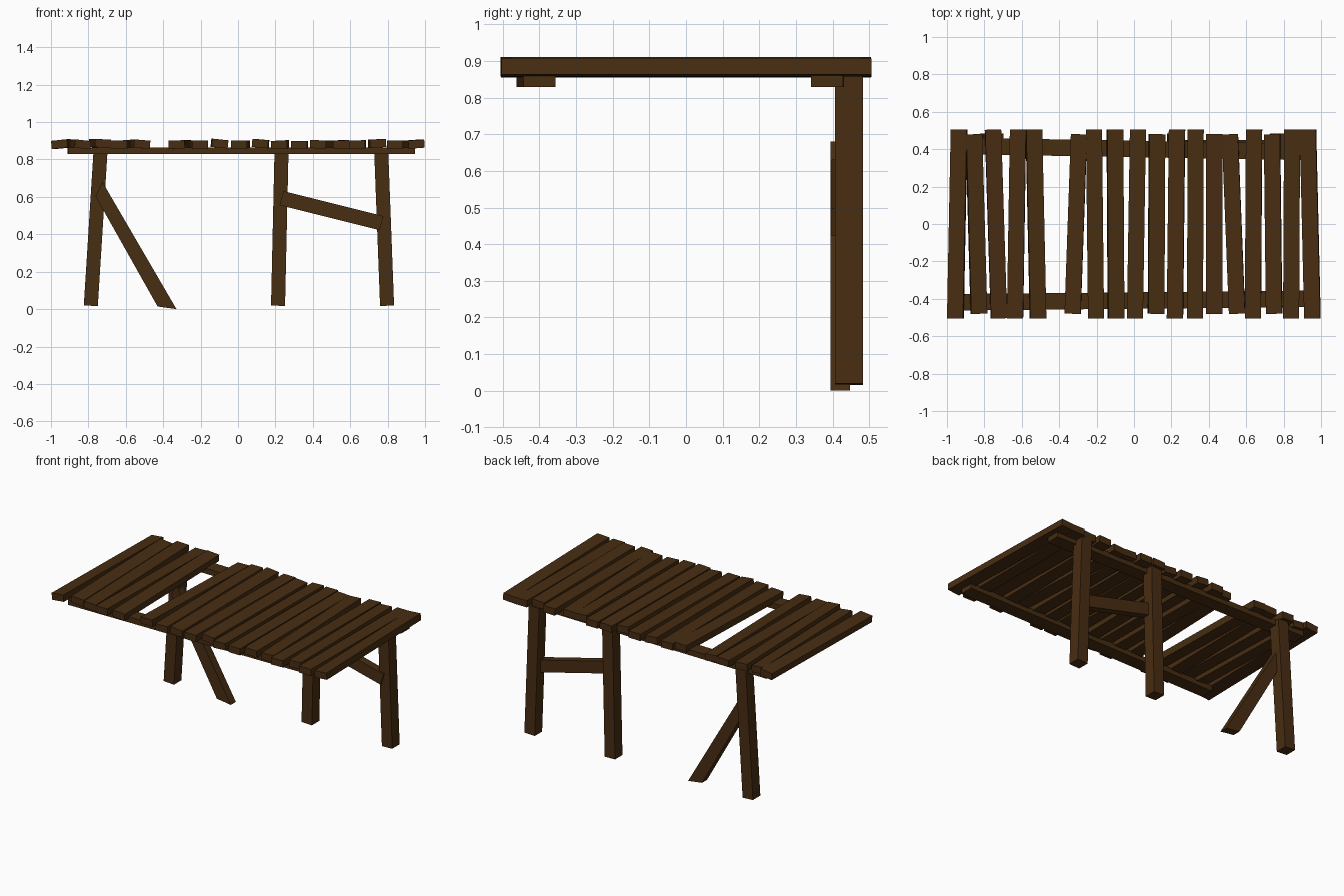
import bpy
import bmesh
from math import radians
from mathutils import Matrix, Vector

default_cube = bpy.data.objects.get("Cube")
if default_cube:
    bpy.data.objects.remove(default_cube, do_unlink=True)

# One dark wood colour
wood = bpy.data.materials.new("dark_brown_wood")
wood_colour = (0.064, 0.026, 0.006, 1)
wood.diffuse_color = wood_colour
wood.use_nodes = True
shader = wood.node_tree.nodes["Principled BSDF"]
shader.inputs["Base Color"].default_value = wood_colour
shader.inputs["Roughness"].default_value = 0.9


def finish(name, bm):
    """Turn a bmesh into a flat-shaded wooden object."""
    bmesh.ops.recalc_face_normals(bm, faces=bm.faces)
    mesh = bpy.data.meshes.new(name)
    bm.to_mesh(mesh)
    bm.free()
    mesh.materials.append(wood)
    part = bpy.data.objects.new(name, mesh)
    bpy.context.collection.objects.link(part)
    return part


def beam(name, start, end, width, depth, side, roll=0):
    """Square-cut board from start to end; width lies along the side axis."""
    start, end = Vector(start), Vector(end)
    along = (end - start).normalized()
    across = (side - along * side.dot(along)).normalized()
    thick = along.cross(across)
    basis = Matrix((across, along, thick)).transposed().to_4x4()
    size = Matrix.Diagonal((width, (end - start).length, depth, 1))
    place = Matrix.Translation((start + end) / 2) @ basis
    bm = bmesh.new()
    bmesh.ops.create_cube(bm, size=1, matrix=place @ Matrix.Rotation(radians(roll), 4, "Y") @ size)
    return finish(name, bm)


def brace(name, outline, front, back):
    """Board with angled ends, extruded front to back from its outline."""
    bm = bmesh.new()
    face = bm.faces.new([bm.verts.new((x, front, z)) for x, z in outline])
    moved = bmesh.ops.extrude_face_region(bm, geom=[face])["geom"]
    verts = [v for v in moved if isinstance(v, bmesh.types.BMVert)]
    bmesh.ops.translate(bm, verts=verts, vec=(0, back - front, 0))
    return finish(name, bm)


X_AXIS = Vector((1, 0, 0))
Y_AXIS = Vector((0, 1, 0))

# Table top planks: x at back, x at front, half length, height, roll
LONG, SHORT = 0.505, 0.48
planks = [
    (-.935, -.955, LONG, .882, 6), (-.856, -.829, SHORT, .881, -6),
    (-.754, -.722, LONG, .886, -3), (-.62, -.636, LONG, .88, 2),
    (-.535, -.513, LONG, .882, -5), (-.294, -.328, SHORT, .88, 2),
    (-.214, -.203, LONG, .879, 0), (-.102, -.096, LONG, .885, -6),
    (.021, .005, LONG, .879, 0), (.123, .118, SHORT, .885, -5),
    (.23, .219, LONG, .879, 3), (.33, .326, LONG, .877, 0),
    (.428, .428, SHORT, .881, -3), (.513, .551, SHORT, .88, 2),
    (.642, .636, LONG, .88, 2), (.738, .749, SHORT, .886, 3),
    (.845, .84, LONG, .879, 0), (.93, .954, LONG, .882, 4),
]
for i, (back_x, front_x, half, z, roll) in enumerate(planks, 1):
    beam(f"top_plank_{i}", (front_x, -half, z), (back_x, half, z), 0.086, 0.044, X_AXIS, roll)

# Rails under the planks
beam("front_rail", (-.91, -.418, .847), (.945, -.4, .847), 0.088, 0.036, Y_AXIS)
beam("back_rail", (-.91, .417, .847), (.945, .385, .847), 0.088, 0.036, Y_AXIS)

# Remaining legs, all along the back
for name, foot_x, top_x in (("right_leg", -.787, -.734),
                            ("middle_leg", .214, .233),
                            ("left_leg", .797, .765)):
    beam(name, (foot_x, .445, .018), (top_x, .445, .862), 0.075, 0.077, X_AXIS)

# Fallen brace and the brace between two legs
brace("fallen_brace", [(-.762, .604), (-.725, .68), (-.329, 0), (-.43, .014)], .395, .448)
brace("leg_brace", [(.222, .556), (.243, .631), (.778, .497), (.757, .422)], .397, .448)
